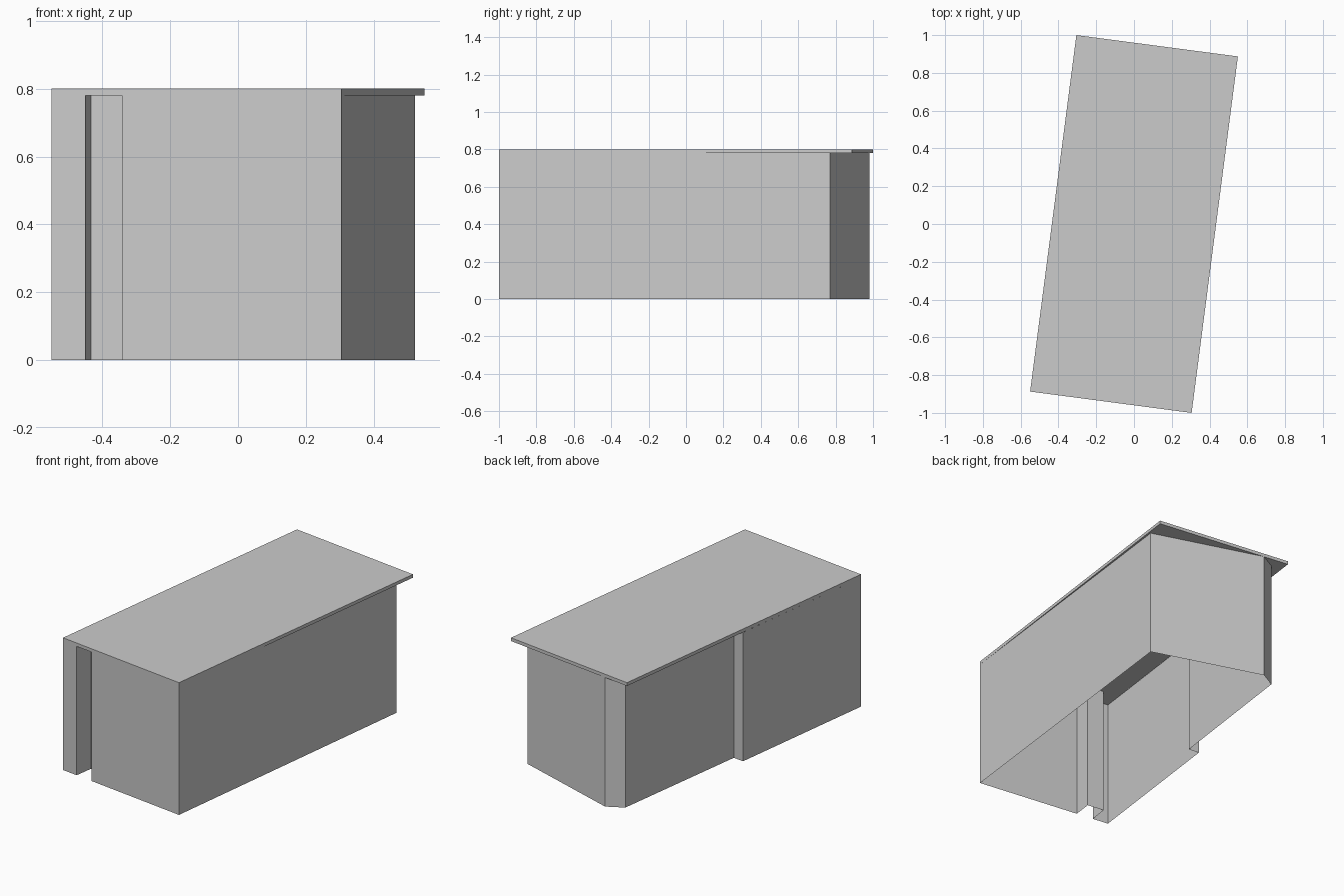
import bpy
import bmesh

cube = bpy.data.objects.get("Cube")
if cube:
    bpy.data.objects.remove(cube, do_unlink=True)

EAVES, TOP = 0.78, 0.80

grey = bpy.data.materials.new("plain grey")
grey.use_nodes = True
colour = (0.6, 0.6, 0.6, 1)
grey.diffuse_color = colour
grey.node_tree.nodes["Principled BSDF"].inputs["Base Color"].default_value = colour


def extrude_outline(name, outline, low, high, capped):
    """Raise a counter-clockwise outline into walls, with optional caps."""
    bm = bmesh.new()
    lower = [bm.verts.new((x, y, low)) for x, y in outline]
    upper = [bm.verts.new((x, y, high)) for x, y in outline]
    n = len(outline)
    for i in range(n):
        j = (i + 1) % n
        bm.faces.new((lower[i], lower[j], upper[j], upper[i]))
    if capped:
        bm.faces.new(upper)
        bm.faces.new(lower[::-1])
    mesh = bpy.data.meshes.new(name)
    bm.to_mesh(mesh)
    bm.free()
    mesh.materials.append(grey)
    obj = bpy.data.objects.new(name, mesh)
    bpy.context.collection.objects.link(obj)
    return obj


# Flat roof slab, turned slightly on plan
front_left, front_right = (0.305, -1.0), (-0.55, -0.887)
back_left, back_right = (0.55, 0.887), (-0.305, 1.0)
extrude_outline("roof", [front_right, front_left, back_left, back_right],
                EAVES, TOP, True)

# Open-bottomed wall shell with a front slot, a side step and a slanted back
walls = [
    front_left,
    (0.522, 0.77), (-0.145, 0.98), (-0.243, 0.927),   # slanted back
    (-0.36, 0.057), (-0.427, 0.065),                  # side step
    front_right,
    (-0.45, -0.90), (-0.433, -0.785),                 # front slot
    (-0.327, -0.80), (-0.342, -0.914),
]
extrude_outline("walls", walls, 0, EAVES, False)
